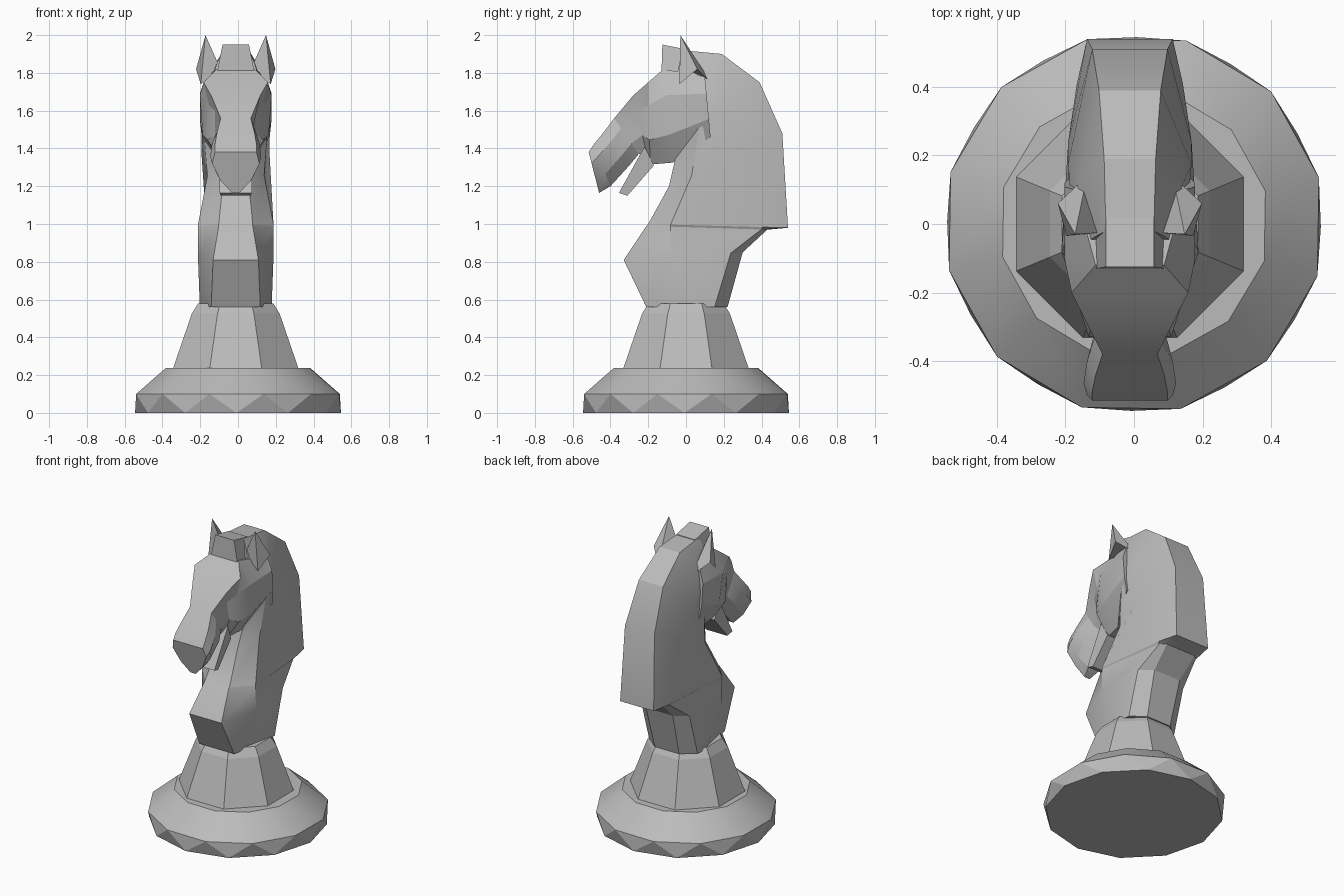
import bpy, bmesh, math
from mathutils import Vector

cube = bpy.data.objects.get("Cube")
if cube:
    bpy.data.objects.remove(cube)

stone = bpy.data.materials.new("grey stone")
stone.use_nodes = True
GREY = (0.5, 0.5, 0.5, 1)
stone.diffuse_color = GREY
stone.node_tree.nodes["Principled BSDF"].inputs["Base Color"].default_value = GREY

CENTRE = -0.012  # the figure stands slightly off the middle of its base


def finish(name, bm, smooth=0):
    bmesh.ops.recalc_face_normals(bm, faces=bm.faces)
    mesh = bpy.data.meshes.new(name)
    bm.to_mesh(mesh)
    bm.free()
    mesh.materials.append(stone)
    ob = bpy.data.objects.new(name, mesh)
    bpy.context.collection.objects.link(ob)
    if smooth:
        bpy.ops.object.select_all(action='DESELECT')
        ob.select_set(True)
        bpy.context.view_layer.objects.active = ob
        bpy.ops.object.shade_smooth_by_angle(angle=math.radians(smooth))
    return ob


def loft(name, rings, smooth=0, triangles=False):
    """Skin a list of equal-length closed rings and cap both ends."""
    bm = bmesh.new()
    vs = [[bm.verts.new(p) for p in r] for r in rings]
    n = len(rings[0])
    for a, b in zip(vs, vs[1:]):
        for i in range(n):
            j = (i + 1) % n
            if triangles:
                bm.faces.new((a[i], a[j], b[i]))
                bm.faces.new((a[j], b[j], b[i]))
            else:
                bm.faces.new((a[i], a[j], b[j], b[i]))
    bm.faces.new(vs[0][::-1])
    bm.faces.new(vs[-1])
    return finish(name, bm, smooth)


def circle(r, z, n, turn, x=0):
    return [(x + r * math.cos(math.tau * (i + turn) / n),
             r * math.sin(math.tau * (i + turn) / n), z) for i in range(n)]


def section(start, end, widths, stops):
    """Mirrored ring along a line in the side plane, with a half width at each stop."""
    a, b = Vector((CENTRE, *start)), Vector((CENTRE, *end))
    line = [(a.lerp(b, t), Vector((w, 0, 0))) for t, w in zip(stops, widths)]
    return [p + w for p, w in line] + [p - w for p, w in reversed(line)]


# Turned base and pedestal
loft("base", [circle(0.545, 0, 12, -0.03), circle(0.556, 0.1, 12, 0.47),
              circle(0.395, 0.237, 12, 0.47)], 20, triangles=True)
loft("pedestal", [circle(0.365, 0.22, 8, 0.5, CENTRE), circle(0.252, 0.525, 8, 0.5, CENTRE),
                  circle(0.215, 0.58, 8, 0.5, CENTRE)])

# Neck and mane: front point, back point, half widths and stops from front to back
neck = [
    ((-0.21, 0.56), (0.22, 0.56), (0.13, 0.19, 0.18, 0.09), (0, 0.65, 0.84, 1)),
    ((-0.33, 0.81), (0.30, 0.85), (0.12, 0.20, 0.18, 0.10), (0, 0.4, 0.9, 1)),
    ((-0.21, 0.99), (0.43, 0.97), (0.09, 0.20, 0.145, 0.11), (0, 0.2, 0.95, 1)),
    ((-0.20, 1.00), (0.54, 0.98), (0.09, 0.20, 0.155, 0.125), (0, 0.16, 0.82, 1)),
    ((-0.09, 1.20), (0.51, 1.48), (0.07, 0.15, 0.18, 0.11), (0, 0.2, 0.55, 1)),
    ((-0.04, 1.42), (0.39, 1.75), (0.10, 0.17, 0.18, 0.09), (0, 0.25, 0.5, 1)),
    ((-0.02, 1.62), (0.19, 1.90), (0.12, 0.17, 0.15, 0.075), (0, 0.25, 0.6, 1)),
    ((-0.06, 1.74), (-0.02, 1.92), (0.12, 0.12, 0.10, 0.07), (0, 0.25, 0.6, 1)),
]
loft("neck_and_mane", [section(*row) for row in neck], 25)

# Forelock at the end of the mane
loft("forelock", [section((-0.13, 1.80), (0.02, 1.80), (0.10, 0.10), (0, 1)),
                  section((-0.125, 1.95), (0.02, 1.92), (0.07, 0.07), (0, 1))])

# Head: top point, bottom point, half widths from top to bottom
head = [
    ((0.10, 1.78), (0.13, 1.46), (0.16, 0.19, 0.19, 0.18)),
    ((-0.12, 1.82), (-0.07, 1.325), (0.10, 0.19, 0.175, 0.08)),
    ((-0.20, 1.75), (-0.19, 1.315), (0.17, 0.14, 0.15, 0.06)),
    ((-0.28, 1.68), (-0.21, 1.38), (0.13, 0.11, 0.11, 0.07)),
    ((-0.38, 1.56), (-0.25, 1.37), (0.08, 0.09, 0.09, 0.06)),
    ((-0.44, 1.48), (-0.30, 1.31), (0.10, 0.125, 0.11, 0.05)),
    ((-0.49, 1.42), (-0.40, 1.20), (0.11, 0.135, 0.10, 0.04)),
    ((-0.515, 1.38), (-0.46, 1.165), (0.11, 0.125, 0.08, 0.02)),
]
loft("head", [section(a, b, w, (0, 0.28, 0.7, 1)) for a, b, w in head], 20)

# Lower jaw
loft("lower_jaw", [section((-0.22, 1.41), (-0.17, 1.31), (0.09, 0.08), (0, 1)),
                   section((-0.355, 1.165), (-0.31, 1.15), (0.085, 0.08), (0, 1))])

# Ears
for side, label in ((1, "left"), (-1, "right")):
    bm = bmesh.new()
    foot = [bm.verts.new((CENTRE + side * x, y, z)) for x, y, z in
            ((0.21, 0.06, 1.82), (0.125, 0.14, 1.74), (0.08, -0.025, 1.82), (0.185, -0.035, 1.74))]
    tip = bm.verts.new((CENTRE + side * 0.16, -0.03, 2.0))
    bm.faces.new(foot)
    for i in range(4):
        bm.faces.new((foot[i], foot[(i + 1) % 4], tip))
    finish(label + "_ear", bm)
